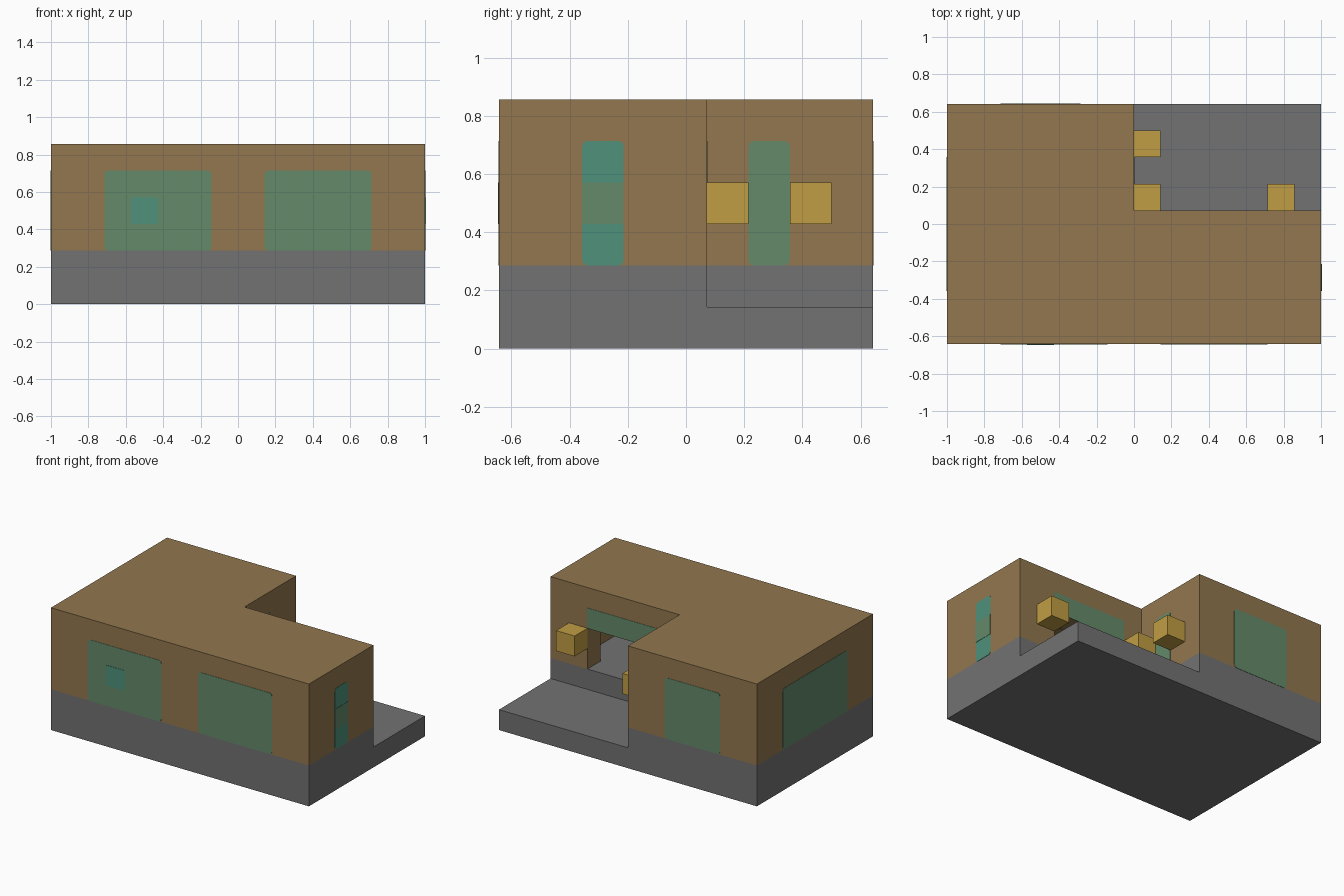
import bpy
import bmesh
from mathutils import Vector

cube = bpy.data.objects.get("Cube")
if cube:
    bpy.data.objects.remove(cube, do_unlink=True)

U = 1 / 7                       # building module
X, Y = 7 * U, 4.5 * U           # half width, half depth
COURT = 0.5 * U                 # back face of the narrow wing
FLOOR, TOP = 2 * U, 6 * U
LINTEL, HEAD = 4 * U, 5 * U


def material(name, rgb):
    lin = [(c / 255 / 12.92) if c < 11 else ((c / 255 + 0.055) / 1.055) ** 2.4 for c in rgb]
    m = bpy.data.materials.new(name)
    m.use_nodes = True
    m.diffuse_color = (*lin, 1)
    bsdf = m.node_tree.nodes["Principled BSDF"]
    bsdf.inputs["Base Color"].default_value = (*lin, 1)
    bsdf.inputs["Roughness"].default_value = 0.9
    return m


brown = material("brown_wall", (146, 119, 78))
gray = material("gray_stone", (114, 114, 114))
green = material("green_glass", (100, 138, 106))
teal = material("teal_glass", (78, 145, 122))
gold = material("gold_lamp", (192, 157, 68))


def finish(name, bm, mat):
    bmesh.ops.recalc_face_normals(bm, faces=bm.faces)
    me = bpy.data.meshes.new(name)
    bm.to_mesh(me)
    bm.free()
    me.materials.append(mat)
    ob = bpy.data.objects.new(name, me)
    bpy.context.collection.objects.link(ob)
    return ob


def prism(name, outline, z0, z1, mat):
    """Extrude a floor outline between two heights."""
    bm = bmesh.new()
    face = bm.faces.new([bm.verts.new((x, y, z0)) for x, y in outline])
    ext = bmesh.ops.extrude_face_region(bm, geom=[face])
    top = [v for v in ext["geom"] if isinstance(v, bmesh.types.BMVert)]
    bmesh.ops.translate(bm, verts=top, vec=(0, 0, z1 - z0))
    return finish(name, bm, mat)


def box(name, lo, hi, mat, round_axis=None, radius=0.02):
    """Box between two corners, optionally rounded around one axis."""
    lo, hi = Vector(lo), Vector(hi)
    bm = bmesh.new()
    bmesh.ops.create_cube(bm, size=1)
    for v in bm.verts:
        v.co = (lo + hi) / 2 + v.co * (hi - lo)
    if round_axis is not None:
        edges = [e for e in bm.edges
                 if abs((e.verts[0].co - e.verts[1].co).normalized()[round_axis]) > 0.9]
        bmesh.ops.bevel(bm, geom=edges, offset=radius, segments=3, profile=0.5, affect='EDGES')
    return finish(name, bm, mat)


def pane(name, axis, wall, side, a, b, z0=FLOOR, z1=HEAD, mat=green, proud=0.002, rounded=True):
    """Thin window plate on a wall; axis 0 faces x, axis 1 faces y."""
    lo, hi = [0, 0, z0], [0, 0, z1]
    lo[1 - axis], hi[1 - axis] = a, b
    ends = sorted((wall - side * 0.002, wall + side * proud))
    lo[axis], hi[axis] = ends
    return box(name, lo, hi, mat, axis if rounded else None)


def l_outline(inset):
    i = inset
    return [(-X + i, -Y + i), (X - i, -Y + i), (X - i, COURT - i),
            (-i, COURT - i), (-i, Y - i), (-X + i, Y - i)]


def cut(target, cutter):
    cutter.hide_render = True
    cutter.hide_viewport = True
    cutter.display_type = 'WIRE'
    mod = target.modifiers.new(cutter.name, 'BOOLEAN')
    mod.operation = 'DIFFERENCE'
    mod.solver = 'EXACT'
    mod.object = cutter
    # Apply the cut and remove the helper
    graph = bpy.context.evaluated_depsgraph_get()
    mesh = bpy.data.meshes.new_from_object(target.evaluated_get(graph))
    target.modifiers.clear()
    target.data = mesh
    bpy.data.objects.remove(cutter, do_unlink=True)


# Stone base and the lower courtyard terrace
prism("stone_base", l_outline(0), 0, FLOOR, gray)
box("courtyard_terrace", (0, COURT, 0), (X, Y, U), gray)

# Hollow walls with roof, and the open doorway to the courtyard
walls = prism("walls_and_roof", l_outline(0), FLOOR, TOP, brown)
cut(walls, prism("room_cutter", l_outline(U), U, HEAD, brown))
cut(walls, box("doorway_cutter", (U, COURT - 1.5 * U, U), (5 * U, COURT + U, LINTEL), brown))

# Front windows
for name, a in (("front_right_window", -5 * U), ("front_left_window", U)):
    pane(name, 1, -Y, -1, a, a + 4 * U)
pane("front_window_accent", 1, -Y, -1, -4 * U, -3 * U, 3 * U, 4 * U, teal, 0.004, False)

# Side windows
pane("left_side_window", 0, X, 1, -2.5 * U, -1.5 * U, mat=teal)
pane("left_window_band", 0, X, 1, -2.5 * U, -1.5 * U, 3 * U, 4 * U, green, 0.004, False)
pane("right_side_window", 0, -X, -1, -2.5 * U, 2.5 * U)

# Back window, courtyard door and glazing over the doorway
pane("back_window", 1, Y, 1, -5 * U, -2 * U)
pane("courtyard_door", 0, 0, 1, 1.5 * U, 2.5 * U)
pane("doorway_transom", 1, COURT, 1, U, 5 * U, LINTEL, HEAD, rounded=False)

# Lamps beside the courtyard openings
for name, x, y in (("corner_lamp", 0, COURT), ("door_lamp", 0, 2.5 * U), ("doorway_lamp", 5 * U, COURT)):
    box(name, (x, y, 3 * U), (x + U, y + U, 4 * U), gold)
